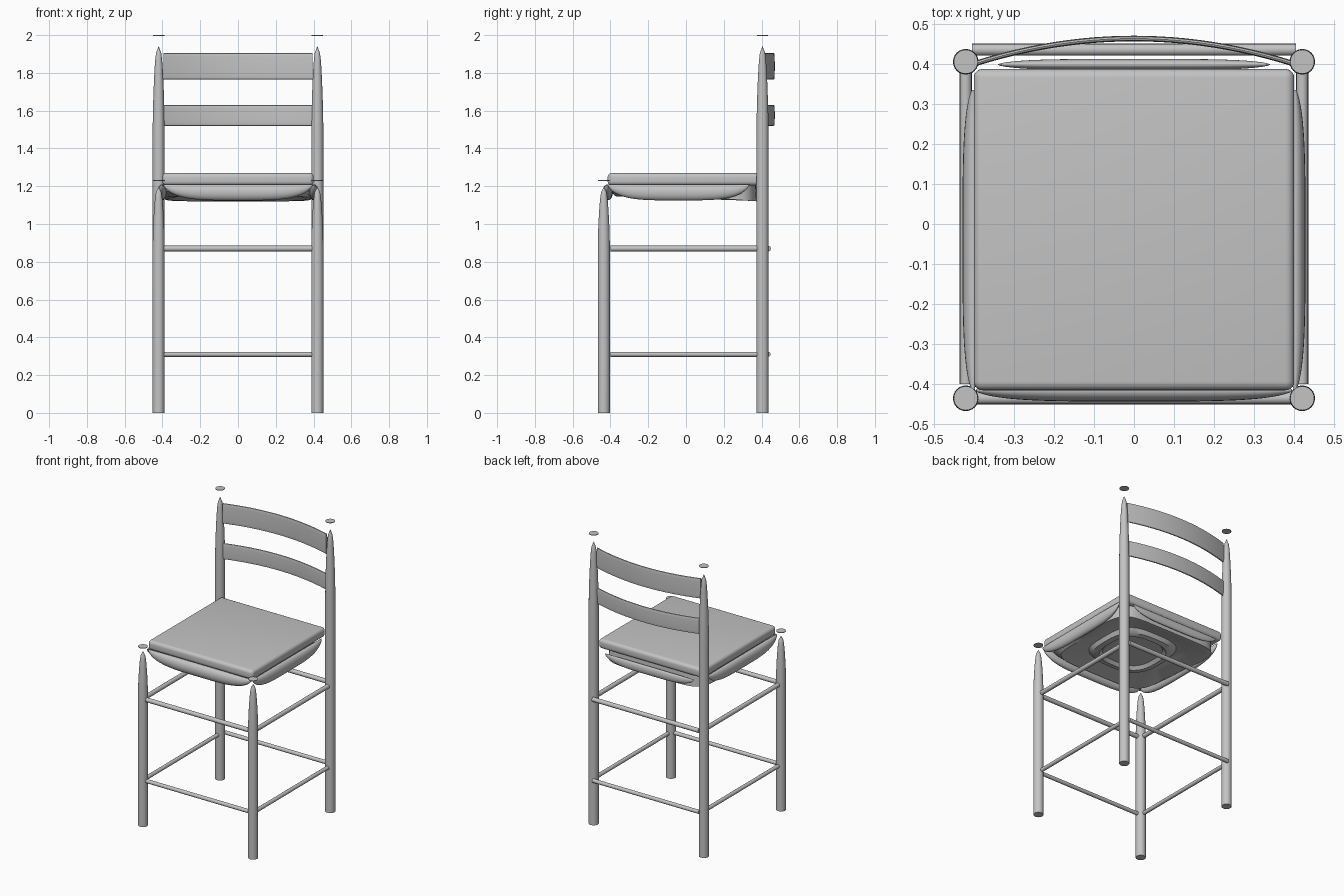
import bpy, bmesh, math
from mathutils import Vector

cube = bpy.data.objects.get("Cube")
if cube:
    bpy.data.objects.remove(cube, do_unlink=True)

grey = bpy.data.materials.new("plain grey")
grey.use_nodes = True
GREY = (0.55, 0.55, 0.55, 1)
grey.diffuse_color = GREY
grey.node_tree.nodes["Principled BSDF"].inputs["Base Color"].default_value = GREY


def finish(name, bm, angle=35):
    bmesh.ops.recalc_face_normals(bm, faces=bm.faces)
    mesh = bpy.data.meshes.new(name)
    bm.to_mesh(mesh)
    bm.free()
    mesh.materials.append(grey)
    obj = bpy.data.objects.new(name, mesh)
    bpy.context.collection.objects.link(obj)
    bpy.ops.object.select_all(action='DESELECT')
    obj.select_set(True)
    bpy.context.view_layer.objects.active = obj
    bpy.ops.object.shade_smooth_by_angle(angle=math.radians(angle))
    return obj


def loft(name, rings, caps=True, angle=35):
    """Skin a list of closed rings of points."""
    bm = bmesh.new()
    loops = [[bm.verts.new(p) for p in ring] for ring in rings]
    n = len(loops[0])
    for a, b in zip(loops, loops[1:]):
        for i in range(n):
            j = (i + 1) % n
            bm.faces.new((a[i], a[j], b[j], b[i]))
    if caps:
        bm.faces.new(loops[0])
        bm.faces.new(loops[-1])
    return finish(name, bm, angle)


def circle(x, y, z, r, n=24):
    return [(x + r * math.cos(i * math.tau / n), y + r * math.sin(i * math.tau / n), z)
            for i in range(n)]


def rod(name, start, end, r):
    a, b = Vector(start), Vector(end)
    turn = (b - a).to_track_quat('Z', 'Y')
    rings = [[p + turn @ Vector(c) for c in circle(0, 0, 0, r, 16)] for p in (a, b)]
    loft(name, rings)


# Legs taper to a soft tip, with a thin disc floating above each
LEG_R = 0.032
X, FRONT, BACK = 0.42, -0.435, 0.405


def leg(name, x, y, top, taper):
    rings = [circle(x, y, 0, LEG_R)]
    for i in range(15):
        t = i / 14
        r = LEG_R * (1 - 0.55 * t ** 2) * math.sqrt(max(0.004, 1 - t ** 16))
        rings.append(circle(x, y, top - taper * (1 - t), r))
    loft(name, rings, angle=60)


for side, sx in (("left", 1), ("right", -1)):
    leg(f"front_leg_{side}", sx * X, FRONT, 1.195, 0.35)
    leg(f"back_leg_{side}", sx * X, BACK, 1.94, 0.5)
    for place, y, z in (("front", FRONT, 1.23), ("back", BACK, 1.998)):
        loft(f"{place}_cap_disc_{side}",
             [circle(sx * X, y, z - 0.002, 0.03), circle(sx * X, y, z + 0.002, 0.03)])

# Two levels of stretchers
for level, z, r in (("lower", 0.31, 0.013), ("upper", 0.87, 0.015)):
    rod(f"{level}_front_stretcher", (-0.4, FRONT, z), (0.4, FRONT, z), r)
    rod(f"{level}_back_stretcher", (-0.405, 0.435, z), (0.405, 0.435, z), r)
    for side, sx in (("left", 1), ("right", -1)):
        rod(f"{level}_side_stretcher_{side}", (sx * X, -0.4, z), (sx * X, 0.385, z), r)


# Curved back slats with rounded edges
def slat(name, low, high):
    rings = []
    mid, half = (low + high) / 2, (high - low) / 2
    for i in range(25):
        t = -1 + i / 12
        y = 0.463 - 0.062 * t * t
        ring = []
        for k in range(16):
            c, s = math.cos(k * math.tau / 16), math.sin(k * math.tau / 16)
            ring.append((0.395 * t, y + 0.007 * math.copysign(abs(c) ** 0.5, c),
                         mid + half * math.copysign(abs(s) ** 0.4, s)))
        rings.append(ring)
    loft(name, rings, angle=50)


slat("lower_back_slat", 1.52, 1.63)
slat("upper_back_slat", 1.765, 1.905)

# Seat cushion
bm = bmesh.new()
bmesh.ops.create_cube(bm, size=1)
for v in bm.verts:
    v.co = (v.co.x * 0.8, v.co.y * 0.802 - 0.014, v.co.z * 0.066 + 1.237)
bmesh.ops.bevel(bm, geom=bm.edges[:], offset=0.022, segments=5, profile=0.5, affect='EDGES')
finish("seat_cushion", bm, 60)


# Leaf-shaped pads wrapped round each seat edge
def edge_pad(name, middle, along, out, half, depth, top, height):
    middle, along, out = Vector(middle), Vector(along), Vector(out)
    rings = []
    for i in range(33):
        t = -math.cos(math.pi * i / 32)
        s = max(0.02, (1 - t ** 4) ** 0.6)
        ring = []
        for k in range(20):
            a = k * math.tau / 20
            p = middle + along * (half * t) + out * (depth * s * math.cos(a))
            p.z = top - height * s / 2 * (1 - math.sin(a))
            ring.append(p)
        rings.append(ring)
    loft(name, rings, angle=60)


edge_pad("front_edge_pad", (0, -0.415, 0), (1, 0, 0), (0, -1, 0), 0.395, 0.028, 1.21, 0.085)
edge_pad("back_edge_pad", (0, 0.398, 0), (1, 0, 0), (0, 1, 0), 0.34, 0.014, 1.19, 0.06)
for side, sx in (("left", 1), ("right", -1)):
    edge_pad(f"side_edge_pad_{side}", (sx * 0.402, -0.04, 0), (0, 1, 0), (sx, 0, 0),
             0.375, 0.026, 1.21, 0.085)


# Hollow seat underside, stepping up and back down to a rounded centre
def soft_square(half, z, power, tilt=0):
    ring = []
    for k in range(48):
        c, s = math.cos(k * math.tau / 48), math.sin(k * math.tau / 48)
        x = half * math.copysign(abs(c) ** power, c)
        y = half * math.copysign(abs(s) ** power, s)
        ring.append((x, y - 0.014, z - tilt * y / half))
    return ring


loft("seat_underside", [
    soft_square(0.385, 1.215, 0.3),
    soft_square(0.39, 1.15, 0.3, 0.03),
    soft_square(0.36, 1.135, 0.35, 0.012),
    soft_square(0.27, 1.165, 0.5),
    soft_square(0.24, 1.17, 0.6),
    soft_square(0.225, 1.145, 0.7),
    soft_square(0.19, 1.14, 0.7),
    soft_square(0.17, 1.16, 0.7),
], angle=40)
